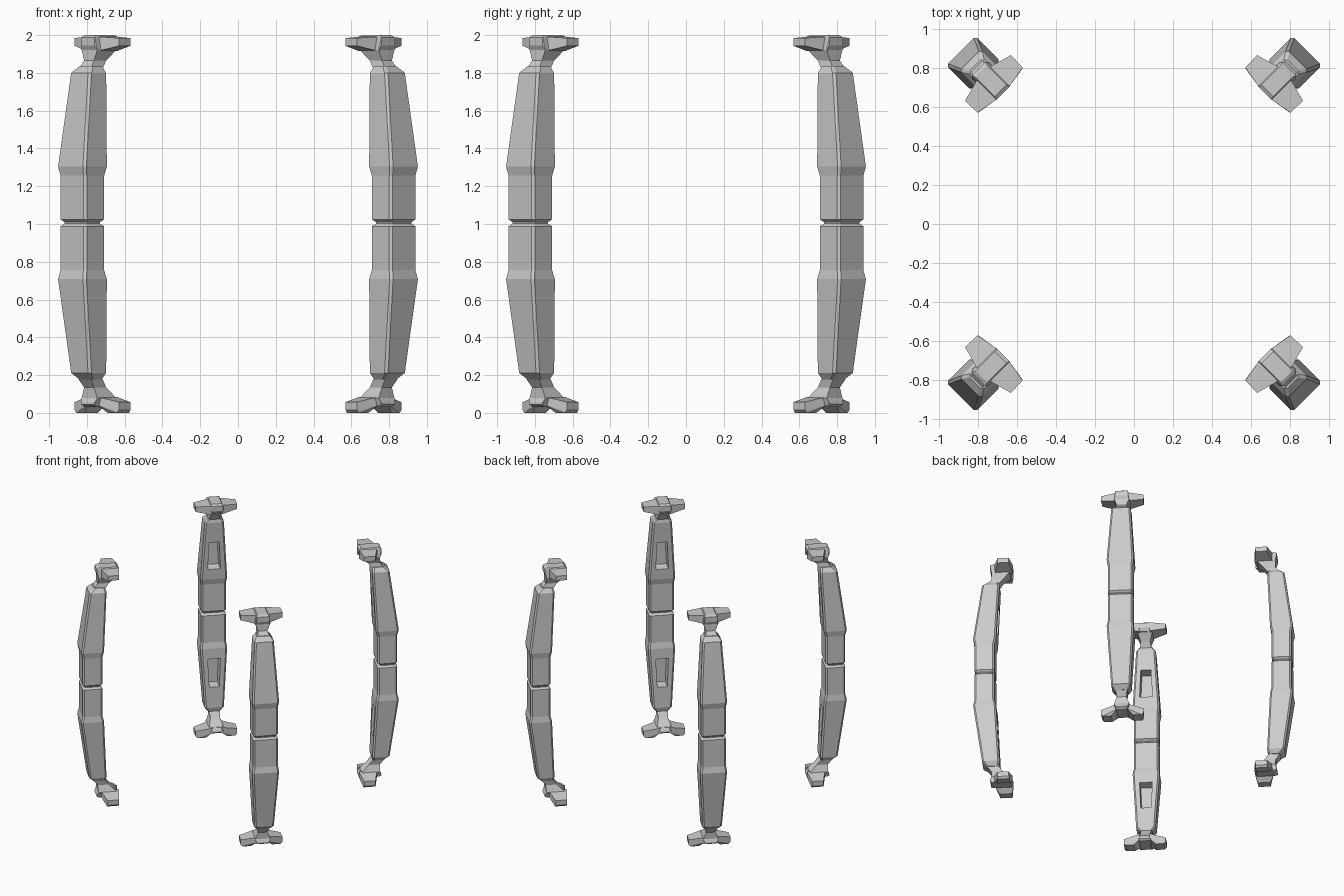
import bpy, bmesh, math

cube = bpy.data.objects.get("Cube")
if cube:
    bpy.data.objects.remove(cube)

stone = bpy.data.materials.new("light_grey")
stone.use_nodes = True
GREY = (0.6, 0.6, 0.6, 1)
stone.diffuse_color = GREY
stone.node_tree.nodes["Principled BSDF"].inputs["Base Color"].default_value = GREY

MID = 1.006  # mirror height of the post


def make(name, bm):
    bmesh.ops.recalc_face_normals(bm, faces=bm.faces)
    mesh = bpy.data.meshes.new(name)
    bm.to_mesh(mesh)
    bm.free()
    mesh.materials.append(stone)
    obj = bpy.data.objects.new(name, mesh)
    bpy.context.collection.objects.link(obj)
    return obj


def hull(bm, points):
    verts = [bm.verts.new(p) for p in points]
    res = bmesh.ops.convex_hull(bm, input=verts)
    bmesh.ops.delete(bm, geom=[v for v in verts if v.is_valid and not v.link_faces], context='VERTS')
    return res


def rect(z, inner, outer, w):
    return [(inner, -w, z), (outer, -w, z), (outer, w, z), (inner, w, z)]


def chamfered(z, inner, outer, w, c):
    return [(inner + c, -w, z), (outer - c, -w, z), (outer, c - w, z), (outer, w - c, z),
            (outer - c, w, z), (inner + c, w, z), (inner, w - c, z), (inner, c - w, z)]


# Post: chamfered sections, radial distance along x, mirrored below the groove
upper = [(0.004, 1.105, 1.228, 0.084), (0.018, 1.087, 1.243, 0.098),
         (0.25, 1.087, 1.243, 0.098), (0.298, 1.075, 1.254, 0.106),
         (0.794, 1.050, 1.186, 0.076), (0.828, 1.058, 1.150, 0.052)]
sections = [(-z, *s) for z, *s in reversed(upper)] + upper
bm = bmesh.new()
loops = [[bm.verts.new(p) for p in chamfered(MID + z, i, o, w, 0.013)] for z, i, o, w in sections]
for a, b in zip(loops, loops[1:]):
    for k in range(8):
        bm.faces.new((a[k], a[k - 1], b[k - 1], b[k]))
bm.faces.new(loops[0])
bm.faces.new(loops[-1])
post = make("post", bm)

# Sunken slots in the inner face
bm = bmesh.new()
for s in (1, -1):
    far, near = MID + s * 0.63, MID + s * 0.37
    front, back = 1.0, 1.135
    hull(bm, [(front, y * 0.042, far) for y in (1, -1)] + [(front, y * 0.055, near) for y in (1, -1)]
         + [(back, y * 0.036, far - s * 0.02) for y in (1, -1)]
         + [(back, y * 0.045, near + s * 0.03) for y in (1, -1)])
cutter = make("slot_cutter", bm)
cutter.hide_render = True
mod = post.modifiers.new("slots", 'BOOLEAN')
mod.operation = 'DIFFERENCE'
mod.solver = 'EXACT'
mod.object = cutter
bpy.context.view_layer.objects.active = post
bpy.ops.object.modifier_apply(modifier=mod.name)
bpy.data.objects.remove(cutter)


def end_cap(name, z, up, notch):
    """T-shaped cap; z maps height above the neck, up is the outward direction."""
    def h(d):
        return z - up * d
    bm = bmesh.new()
    # neck and flare
    hull(bm, rect(h(0.18), 1.06, 1.15, 0.046) + rect(h(0.135), 1.025, 1.115, 0.037))
    hull(bm, rect(h(0.135), 1.025, 1.115, 0.037) + rect(h(0.075), 0.965, 1.112, 0.06))
    # centre block
    hull(bm, rect(h(0.08), 0.965, 1.112, 0.06) + rect(h(0.055), 0.948, 1.124, 0.05)
         + rect(h(notch + 0.012), 0.948, 1.124, 0.05) + rect(h(notch), 0.965, 1.105, 0.042))
    # side wings
    for s in (1, -1):
        bottom = 0.015 if not notch else 0.004
        root = [(0.948, 0.04), (1.092, 0.04)]
        tip = [(0.969, 0.163), (1.057, 0.166)]
        pts = [(x, s * y, h(d)) for x, y in root for d in (0.085, notch + 0.008)]
        pts += [(x, s * y, h(d)) for x, y in tip for d in (0.057, 0.016)]
        if notch:
            pts += [(x, s * y, h(0)) for x in (0.965, 1.06) for y in (0.085, 0.15)]
        hull(bm, pts)
    return make(name, bm)


head = end_cap("head", 2.0, 1, 0.0)
foot = end_cap("foot", 0.0, -1, 0.032)

# One column at each corner
corners = ["back_left", "back_right", "front_right", "front_left"]
for part in (post, head, foot):
    base = part.name
    for k, corner in enumerate(corners):
        obj = part if k == 0 else part.copy()
        if k:
            bpy.context.collection.objects.link(obj)
        obj.name = f"{corner}_{base}"
        obj.rotation_euler.z = math.radians(45 + 90 * k)
